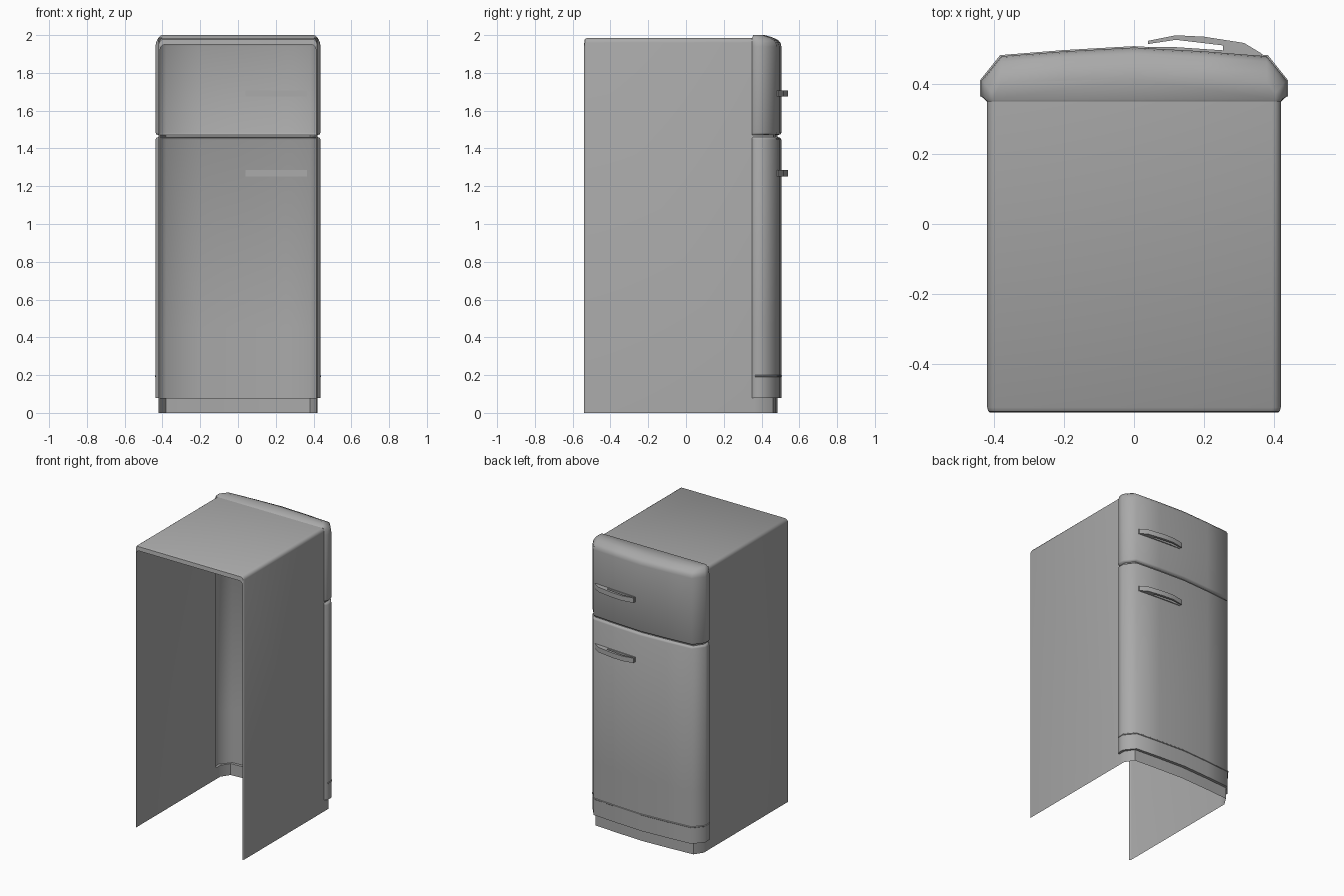
import bpy, bmesh, math

cube = bpy.data.objects.get("Cube")
if cube:
    bpy.data.objects.remove(cube)

grey = bpy.data.materials.new("plain_grey")
grey.use_nodes = True
COLOUR = (0.4, 0.4, 0.4, 1)
grey.diffuse_color = COLOUR
grey.node_tree.nodes["Principled BSDF"].inputs["Base Color"].default_value = COLOUR


def finish(name, bm, angle=40):
    """Turn a bmesh into a shaded object."""
    mesh = bpy.data.meshes.new(name)
    bmesh.ops.recalc_face_normals(bm, faces=bm.faces)
    bm.to_mesh(mesh)
    bm.free()
    mesh.materials.append(grey)
    obj = bpy.data.objects.new(name, mesh)
    bpy.context.collection.objects.link(obj)
    bpy.ops.object.select_all(action="DESELECT")
    obj.select_set(True)
    bpy.context.view_layer.objects.active = obj
    bpy.ops.object.shade_smooth_by_angle(angle=math.radians(angle))
    return obj


def skin(bm, rows):
    """Bridge successive open rows of points, return the vertex rows."""
    grid = [[bm.verts.new(p) for p in row] for row in rows]
    for a, b in zip(grid, grid[1:]):
        for i in range(len(a) - 1):
            bm.faces.new((a[i], a[i + 1], b[i + 1], b[i]))
    return grid


# Cabinet: an inverted U of sheet metal, open at the back and underneath
def arch(y, width, top, radius=0.025):
    side = [(width, 0)]
    for k in range(5):
        a = math.radians(22.5 * k)
        side.append((width - radius + radius * math.cos(a),
                     top - radius + radius * math.sin(a)))
    path = side + [(-x, z) for x, z in reversed(side)]
    return [(x, y, z) for x, z in path]


bm = bmesh.new()
skin(bm, [arch(0.355, 0.42, 1.985), arch(-0.525, 0.42, 1.985),
          arch(-0.536, 0.417, 1.978), arch(-0.54, 0.412, 1.95)])
finish("cabinet", bm)

# Bowed front: a plan outline stacked in rows of height, width limit, depth scale
HALF = [(0.42, 0.35), (0.437, 0.365), (0.437, 0.41), (0.38, 0.48), (0.2, 0.494)]
PLAN = HALF + [(0, 0.505)] + [(-x, y) for x, y in reversed(HALF)]


def front_row(z, limit=0.437, depth=1.0):
    row = []
    for x, y in PLAN:
        px = math.copysign(min(abs(x), limit), x)
        height = min(z, 1.985) if y < 0.36 else z
        row.append((px, 0.35 + (y - 0.35) * depth, height))
    return row


def front_part(name, rows, cap=False):
    bm = bmesh.new()
    grid = skin(bm, [front_row(*r) for r in rows])
    if cap:
        bm.faces.new(grid[-1])
    return finish(name, bm, 50)


front_part("kick_plate", [(0, 0.42, 0.86), (0.08, 0.42, 0.86)])
front_part("lower_door", [(0.08, 0.42, 0.86), (0.08,), (0.192,), (0.448,), (1.447,),
                          (1.456, 0.433, 0.97), (1.461, 0.42, 0.87)])
front_part("door_gap", [(1.461, 0.42, 0.87), (1.47, 0.42, 0.87)])
front_part("upper_door", [(1.47, 0.42, 0.87), (1.475, 0.433, 0.97), (1.484,),
                          (1.94,), (1.96, 0.434, 0.97), (1.975, 0.428, 0.88),
                          (1.99, 0.418, 0.66), (2.0, 0.405, 0.42)], cap=True)

# Thin trim line round the lower door
bm = bmesh.new()
trim = [[(x * s, 0.35 + (y - 0.35) * d, z) for x, y in PLAN[1:-1]]
        for z, s, d in [(0.19, 1, 1), (0.193, 1.008, 1.025),
                        (0.197, 1.008, 1.025), (0.2, 1, 1)]]
skin(bm, trim)
finish("trim_line", bm)

# Handles: a hooked arch on a slim back plate, open at its inner end
HOOK = [(0.365, 0.475), (0.365, 0.488), (0.315, 0.518), (0.2, 0.536), (0.12, 0.54),
        (0.04, 0.524), (0.04, 0.515), (0.12, 0.527), (0.255, 0.511), (0.255, 0.497),
        (0.12, 0.506), (0.04, 0.506), (0.04, 0.497), (0.2, 0.488)]


def handle(name, z):
    bm = bmesh.new()
    face = bm.faces.new([bm.verts.new((x, y, z)) for x, y in HOOK])
    top = bmesh.ops.extrude_face_region(bm, geom=[face])["geom"]
    bmesh.ops.translate(bm, vec=(0, 0, 0.034),
                        verts=[g for g in top if isinstance(g, bmesh.types.BMVert)])
    finish(name, bm, 30)


handle("upper_handle", 1.674)
handle("lower_handle", 1.252)
